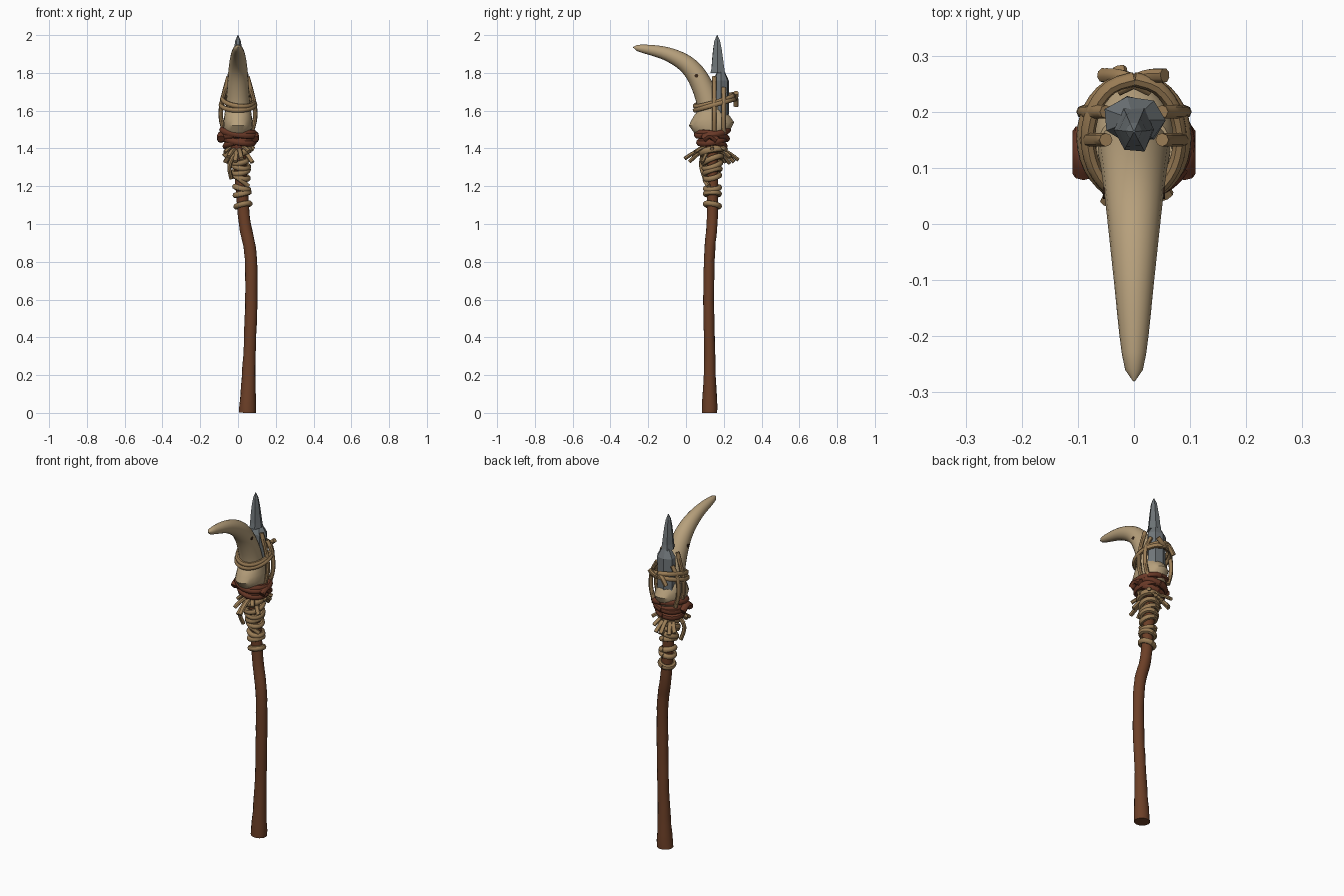
import bpy
import math
import random
from mathutils import Vector

random.seed(4)
if "Cube" in bpy.data.objects:
    bpy.data.objects.remove(bpy.data.objects["Cube"])


def material(name, red, green, blue):
    mat = bpy.data.materials.new(name)
    mat.use_nodes = True
    colour = (red, green, blue, 1)
    mat.diffuse_color = colour
    mat.node_tree.nodes["Principled BSDF"].inputs["Base Color"].default_value = colour
    return mat


WOOD = material("brown wood", .15, .05, .02)
LEATHER = material("dark leather", .14, .04, .02)
BONE = material("pale bone", .47, .35, .2)
ROPE = material("tan rope", .32, .2, .09)
STONE = material("grey stone", .16, .18, .19)
DARK = material("dark hole", .04, .02, .01)


def smooth_path(points, steps):
    """Resample a few control points into a flowing path."""
    knots = [Vector(point) for point in points]
    knots = [knots[0], *knots, knots[-1]]
    path = []
    for before, start, end, after in zip(knots, knots[1:], knots[2:], knots[3:]):
        leave, arrive = (end - before) / 2, (after - start) / 2
        for step in range(steps):
            t = step / steps
            ease = t * t * (3 - 2 * t)
            path.append(start.lerp(end, ease) + leave * t * (1 - t) ** 2
                        - arrive * t * t * (1 - t))
    return path + [knots[-1]]


def sweep(name, points, radius, mat, sides=10, steps=6, smooth=True, rough=0):
    """Sweep a section along a path; radius(t) gives its width and depth."""
    path = smooth_path(points, steps)
    last = len(path) - 1
    verts, faces = [], []
    first_direction = path[1] - path[0]
    across = Vector((1, 0, 0))
    if abs(first_direction.normalized().x) > .9:
        across = Vector((0, 0, 1))
    for i, centre in enumerate(path):
        along = (path[min(i + 1, last)] - path[max(i - 1, 0)]).normalized()
        across = (across - along * across.dot(along)).normalized()
        outward = along.cross(across)
        width, depth = radius(i / last)
        for side in range(sides):
            angle = math.tau * side / sides
            bump = 1 + random.uniform(-rough, rough)
            verts.append(centre + bump * (across * math.cos(angle) * width
                                          + outward * math.sin(angle) * depth))
    for i in range(last):
        low, high = i * sides, (i + 1) * sides
        for side in range(sides):
            following = (side + 1) % sides
            faces.append((low + side, low + following, high + following, high + side))
    faces.append(tuple(reversed(range(sides))))
    faces.append(tuple(range(last * sides, len(verts))))

    mesh = bpy.data.meshes.new(name)
    mesh.from_pydata(verts, [], faces)
    mesh.materials.append(mat)
    part = bpy.data.objects.new(name, mesh)
    bpy.context.collection.objects.link(part)
    if smooth:
        bpy.ops.object.select_all(action="DESELECT")
        bpy.context.view_layer.objects.active = part
        part.select_set(True)
        bpy.ops.object.shade_smooth_by_angle(angle=math.radians(45))


def cord(name, points, thickness, mat=ROPE, steps=5):
    sweep(name, points, lambda t: (thickness, thickness), mat, sides=8, steps=steps)


def loop(name, centre, width, depth, thickness, mat=ROPE, tilt=(0, 0)):
    """Wind one tilted turn of cord around a centre."""
    turns = [math.tau * i / 12 for i in range(13)]
    points = [Vector(centre) + Vector((width * math.sin(a), depth * math.cos(a),
                                       tilt[0] * math.sin(a) + tilt[1] * math.cos(a)))
              for a in turns]
    cord(name, points, thickness, mat, steps=3)


# Crooked wooden shaft with a flared foot and a knot
def shaft_radius(t):
    flare = .013 * math.exp(-(t * 8) ** 2)
    return .032 + flare, .029 + flare


sweep("shaft", [(.05, .125, 0), (.06, .125, .3), (.07, .12, .6), (.065, .125, .85),
                (.03, .14, 1.05), (0, .14, 1.5)],
      shaft_radius, WOOD, sides=14, rough=.04)
sweep("shaft_knot", [(.07, .125, .76), (.085, .125, .81), (.07, .125, .86)],
      lambda t: (.016, .018), WOOD)


# Curved tusk, widening from its tip to a flared root
def tusk_radius(t):
    width = .068 * math.sqrt(t) + .002
    return width, width


def root_radius(t):
    flare = 1 - abs(2 * t - 1)
    return .068 + .01 * flare, .07 + .05 * flare


sweep("tusk", [(0, -.28, 1.936), (0, -.1, 1.9), (0, .03, 1.82), (0, .11, 1.67), (0, .14, 1.5)],
      tusk_radius, BONE, sides=20)
sweep("tusk_root", [(0, .13, 1.6), (0, .14, 1.46)], root_radius, BONE, sides=20)
cord("tusk_hole", [(-.055, .055, 1.785), (.055, .055, 1.785)], .01, DARK)

# Chipped stone point rising from a notched block
sweep("stone_point", [(0, .165, 2), (0, .168, 1.8)],
      lambda t: (.002 + .034 * t ** .6, .002 + .041 * t ** .6),
      STONE, sides=6, steps=5, smooth=False, rough=.05)
sweep("stone_block", [(0, .185, 1.81), (0, .185, 1.56)],
      lambda t: (min(.055, .025 + t / 8), min(.043, .02 + t / 10)),
      STONE, sides=7, steps=4, smooth=False, rough=.06)

# Cords around the tusk and stone
for i, name in enumerate(("lower", "upper")):
    loop(f"{name}_head_cord", (0, .153, 1.632 + .022 * i), .09 - .008 * i, .105,
         .013, tilt=(-.01 * i, .03))
for sign, side in ((-1, "right"), (1, "left")):
    cord(f"{side}_cord_tail", [(-sign * .03, .24, 1.66), (sign * .02, .262, 1.67),
                               (sign * .055, .265, 1.66 + .035 * sign)], .013)
    for place, y in (("side", .15), ("back", .2)):
        top = 1.78 if place == "side" else 1.72
        cord(f"{side}_{place}_cord", [(sign * .05, y, top), (sign * .084, y, 1.65),
                                      (sign * .09, y, 1.56), (sign * .07, y, 1.48)], .012)

# Leather lashing below the tusk root
sweep("leather_core", [(0, .14, 1.38), (0, .14, 1.5)],
      lambda t: (.05 + .015 * t, .05 + .018 * t), LEATHER, sides=12)
for i in range(4):
    lean = .013 * (-1) ** i
    loop(f"leather_wrap_{i}", (.005, .14, 1.425 + .02 * i), .07 + .006 * i,
         .064 + .006 * i, .017, LEATHER, tilt=(lean, -lean))
for sign, side in ((-1, "right"), (1, "left")):
    x = sign * .09
    cord(f"{side}_leather_knot", [(x, .09, 1.45), (x, .125, 1.47), (x, .165, 1.445)],
         .02, LEATHER)

# Frayed strips spreading out and drooping under the lashing
STRIPS = 14
for i in range(STRIPS):
    angle = math.tau * i / STRIPS + random.uniform(-.15, .15)
    reach = random.uniform(.75, 1)
    start = Vector((0, .14, 1.4))
    end = start + Vector((.1 * reach * math.cos(angle), .15 * reach * math.sin(angle),
                          random.uniform(-.08, 0)))
    middle = start.lerp(end, .55) + Vector((0, 0, .015))
    sweep(f"frayed_strip_{i}", [start, middle, end], lambda t: (.013, .01), ROPE, sides=7)
cord("long_strip", [(-.01, .09, 1.38), (-.045, .08, 1.31), (-.035, .1, 1.24)], .011)
loop("strip_binding", (.01, .14, 1.385), .05, .055, .018, tilt=(.01, .01))

# Cord wraps down the neck, leaving bare wood in two gaps
for i in range(9):
    if i in (4, 7):
        continue
    size = max(.036, .046 - .003 * i)
    loop(f"neck_wrap_{i}", (.01 + .002 * i, .14, 1.34 - .03 * i), size, size, .015,
         tilt=(.008 * (-1) ** i, .018 - .003 * i))
cord("neck_cross_cord", [(-.025, .12, 1.26), (.01, .1, 1.235), (.055, .12, 1.2)], .012)
